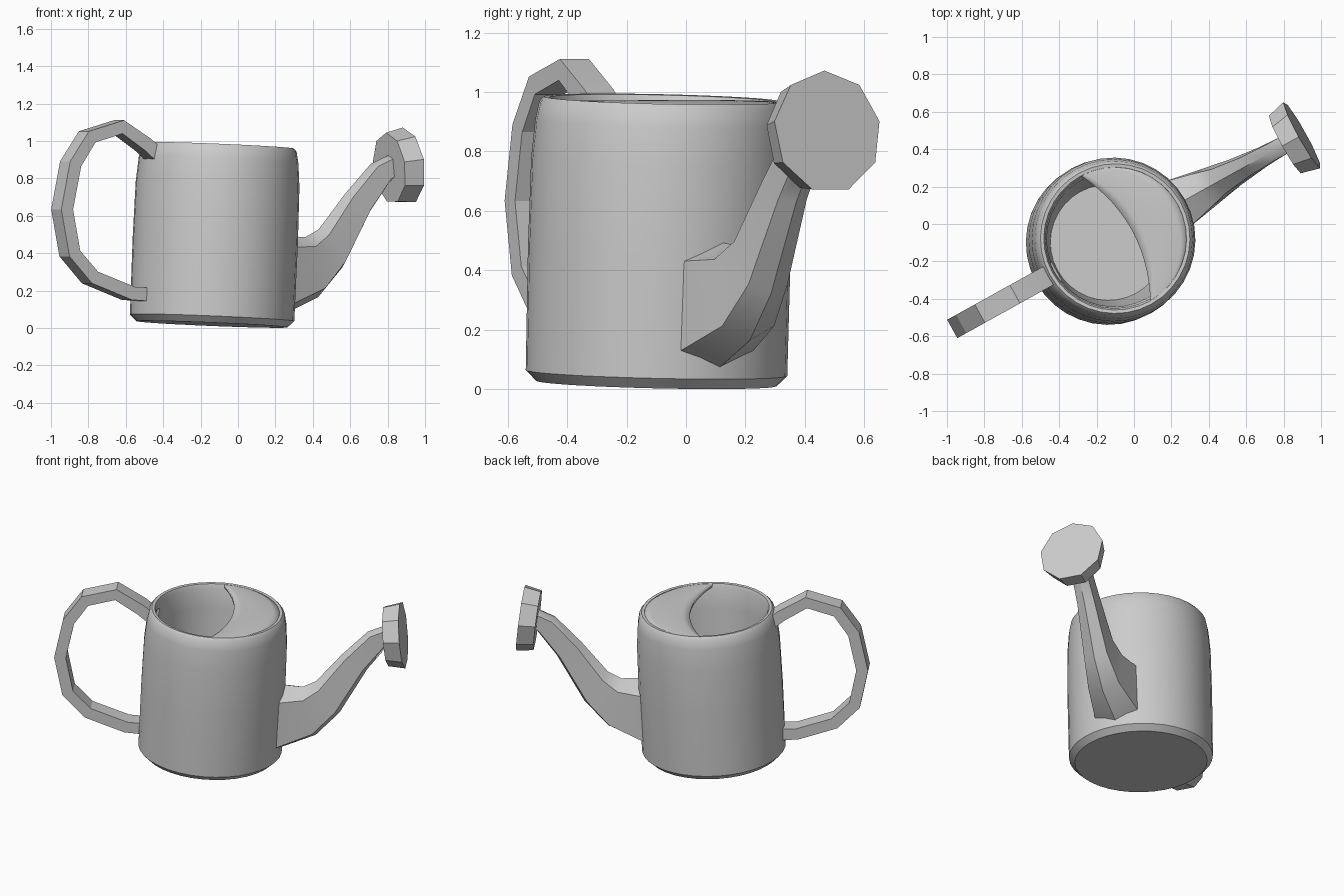
import bpy, bmesh, math
from mathutils import Matrix, Vector

if "Cube" in bpy.data.objects:
    bpy.data.objects.remove(bpy.data.objects["Cube"])

# One grey material
grey = bpy.data.materials.new("plain_grey")
grey.diffuse_color = (0.6, 0.6, 0.6, 1)
grey.use_nodes = True
grey.node_tree.nodes["Principled BSDF"].inputs["Base Color"].default_value = grey.diffuse_color

# Upright frame for spout and handle, slightly leaning frame for the can
BASE = Vector((-0.14, -0.10, 0))
UPRIGHT = Matrix.Translation(BASE) @ Matrix.Rotation(math.radians(29), 4, 'Z')
LEANING = (Matrix.Translation(BASE + Vector((0, 0, 0.02)))
           @ Matrix.Rotation(math.radians(29), 4, 'Z')
           @ Matrix.Rotation(math.radians(2.7), 4, 'Y'))


def finish(name, bm, frame, angle):
    bmesh.ops.remove_doubles(bm, verts=bm.verts, dist=0.0005)
    bmesh.ops.recalc_face_normals(bm, faces=bm.faces)
    bm.transform(frame)
    me = bpy.data.meshes.new(name)
    bm.to_mesh(me)
    bm.free()
    me.materials.append(grey)
    ob = bpy.data.objects.new(name, me)
    bpy.context.collection.objects.link(ob)
    bpy.ops.object.select_all(action='DESELECT')
    ob.select_set(True)
    bpy.context.view_layer.objects.active = ob
    bpy.ops.object.shade_smooth_by_angle(angle=math.radians(angle))
    return ob


def skin(bm, rings, caps=True):
    """Join closed rings of points with quads."""
    vr = [[bm.verts.new(p) for p in ring] for ring in rings]
    n = len(vr[0])
    for a, b in zip(vr, vr[1:]):
        for i in range(n):
            j = (i + 1) % n
            bm.faces.new((a[i], a[j], b[j], b[i]))
    if caps:
        bm.faces.new(vr[0])
        bm.faces.new(vr[-1])


def sweep(name, stations, section, angle):
    """Stations: (u, z, heading in degrees, half width, half height)."""
    rings = []
    for u, z, head, hw, hh in stations:
        a = math.radians(head)
        rings.append([Vector((u - math.sin(a) * n * hh, v * hw, z + math.cos(a) * n * hh))
                      for v, n in section])
    bm = bmesh.new()
    skin(bm, rings)
    return finish(name, bm, UPRIGHT, angle)


# Can: hollow turned profile
profile = [(0.405, 0), (0.44, 0.035), (0.442, 0.45), (0.438, 0.75), (0.427, 0.88),
           (0.415, 0.94), (0.40, 0.957), (0.382, 0.955), (0.372, 0.93), (0.36, 0.80),
           (0.335, 0.30), (0.31, 0.06)]
SEG = 36
bm = bmesh.new()
skin(bm, [[(r * math.cos(k * math.tau / SEG), r * math.sin(k * math.tau / SEG), z)
           for k in range(SEG)] for r, z in profile])
finish("can_body", bm, LEANING, 35)

# Crescent cover over the spout side of the opening
bm = bmesh.new()
R, ROWS, COLS = 0.388, 20, 6
grid = []
for i in range(ROWS + 1):
    y = R * 0.995 * math.sin(math.pi / 2 * (2 * i / ROWS - 1))
    bow = 1 - (y / R) ** 2
    x0, x1 = 0.10 * bow, math.sqrt(R * R - y * y)
    row = []
    for j in range(COLS + 1):
        f = j / COLS
        row.append(bm.verts.new((x0 + (x1 - x0) * f, y,
                                 0.953 + 0.012 * math.sin(math.pi * f) * bow)))
    grid.append(row)
for a, b in zip(grid, grid[1:]):
    for j in range(COLS):
        bm.faces.new((a[j], a[j + 1], b[j + 1], b[j]))
cover = finish("crescent_cover", bm, LEANING, 35)
thick = cover.modifiers.new("thickness", 'SOLIDIFY')
thick.thickness = 0.02
thick.offset = -1

# Spout: six-sided, bending upward
hexagon = [(0, -1), (1, -0.7), (1, 0.7), (0, 1), (-1, 0.7), (-1, -0.7)]
sweep("spout", [(0.42, 0.28, 0, 0.14, 0.215), (0.61, 0.325, 14, 0.10, 0.165),
                (0.725, 0.425, 35, 0.075, 0.125), (0.89, 0.67, 60, 0.055, 0.09),
                (1.03, 0.83, 50, 0.048, 0.075), (1.13, 0.88, 20, 0.048, 0.06)], hexagon, 45)

# Sprinkler head: nine-sided tapered disc
nonagon = [(math.cos(math.tau * k / 9 + math.pi / 2),
            math.sin(math.tau * k / 9 + math.pi / 2)) for k in range(9)]
sweep("sprinkler_head", [(1.085, 0.855, 6, 0.178, 0.19), (1.188, 0.866, 6, 0.205, 0.207)],
      nonagon, 20)

# Handle: flat band looping from rim to base
path = [(-0.335, 0.91), (-0.42, 0.98), (-0.572, 1.075), (-0.762, 1.022), (-0.863, 0.878),
        (-0.915, 0.634), (-0.868, 0.398), (-0.745, 0.27), (-0.51, 0.185), (-0.42, 0.18)]
stations = []
for i, (u, z) in enumerate(path):
    a, b = path[max(i - 1, 0)], path[min(i + 1, len(path) - 1)]
    stations.append((u, z, math.degrees(math.atan2(b[1] - a[1], b[0] - a[0])), 0.056, 0.036))
sweep("handle", stations, [(-1, -1), (1, -1), (1, 1), (-1, 1)], 20)
